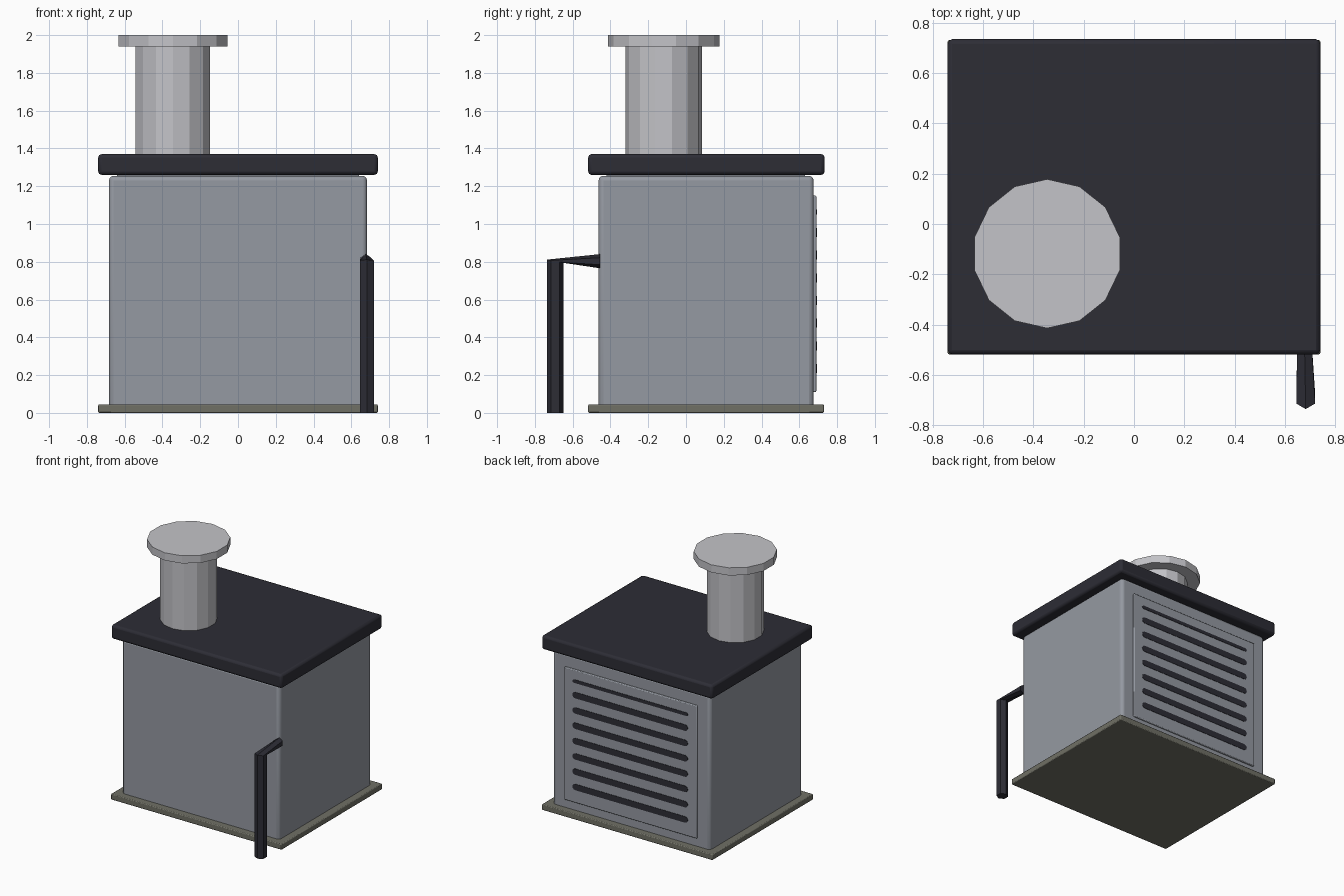
import bpy, bmesh
from math import sin, cos, pi, radians

cube = bpy.data.objects.get("Cube")
if cube:
    bpy.data.objects.remove(cube, do_unlink=True)


def material(name, color):
    m = bpy.data.materials.new(name)
    m.use_nodes = True
    m.diffuse_color = (*color, 1)
    m.node_tree.nodes["Principled BSDF"].inputs["Base Color"].default_value = (*color, 1)
    return m


STEEL = material("grey steel", (0.30, 0.32, 0.36))
DARK = material("dark paint", (0.026, 0.026, 0.036))
STONE = material("olive grey base", (0.16, 0.16, 0.13))
PIPE = material("pale metal", (0.55, 0.55, 0.58))


def finish(name, bm, mat, bevel=0, segments=2):
    bmesh.ops.recalc_face_normals(bm, faces=bm.faces)
    me = bpy.data.meshes.new(name)
    bm.to_mesh(me)
    bm.free()
    me.materials.append(mat)
    ob = bpy.data.objects.new(name, me)
    bpy.context.collection.objects.link(ob)
    if bevel:
        mod = ob.modifiers.new("Bevel", "BEVEL")
        mod.width, mod.segments = bevel, segments
        bpy.ops.object.select_all(action="DESELECT")
        ob.select_set(True)
        bpy.context.view_layer.objects.active = ob
        bpy.ops.object.shade_smooth_by_angle(angle=radians(40))
    return ob


def box(name, x, y, z, mat, bevel=0, segments=2):
    """Box with half width x, spanning the y and z ranges."""
    bm = bmesh.new()
    bmesh.ops.create_cube(bm, size=1)
    for v in bm.verts:
        v.co = (2 * x * v.co.x, y[v.co.y > 0], z[v.co.z > 0])
    return finish(name, bm, mat, bevel, segments)


def loft(name, rings, mat):
    """Skin a list of equal rings and close both ends."""
    bm = bmesh.new()
    loops = [[bm.verts.new(p) for p in ring] for ring in rings]
    n = len(loops[0])
    for a, b in zip(loops, loops[1:]):
        for i in range(n):
            j = (i + 1) % n
            bm.faces.new((a[i], a[j], b[j], b[i]))
    bm.faces.new(loops[0])
    bm.faces.new(loops[-1])
    return finish(name, bm, mat)


# Housing
box("base_plate", 0.74, (-0.518, 0.73), (0, 0.045), STONE, 0.006)
box("body", 0.683, (-0.463, 0.676), (0.002, 1.255), STEEL, 0.025, 3)
box("lid", 0.74, (-0.518, 0.734), (1.26, 1.37), DARK, 0.018)
box("lid_seat", 0.64, (-0.42, 0.63), (1.24, 1.27), STEEL)

# Chimney pipe and cap, both with fourteen flat sides
def disc(r, z, sides=14):
    return [(-0.345 + r * sin(2 * pi * i / sides),
             -0.118 + r * cos(2 * pi * i / sides), z) for i in range(sides)]


loft("chimney_pipe", [disc(0.203, 1.36), disc(0.203, 1.95)], PIPE)
loft("chimney_cap", [disc(0.296, 1.94), disc(0.296, 2.0)], PIPE)

# Back vent panel with rounded slots, the top one slimmer
box("vent_panel", 0.575, (0.66, 0.69), (0.11, 1.15), STEEL, 0.006)
for k in range(8):
    r = 0.013 if k == 7 else 0.024
    z = 0.235 + 0.12 * k - (0.012 if k == 7 else 0)
    outline = []
    for side in (1, -1):
        for s in range(7):
            a = -pi / 2 + pi * s / 6
            outline.append((side * (0.5 - r + r * cos(a)), z + side * r * sin(a)))
    loft("vent_slot_%d" % (k + 1),
         [[(x, y, h) for x, h in outline] for y in (0.686, 0.693)], DARK)

# Bent six-sided side pipe, pinched at the elbow
hexagon = [(0.043 * sin(i * pi / 3), -0.043 * cos(i * pi / 3)) for i in range(6)]
cx, cy = 0.682, -0.692
loft("side_pipe", [
    [(cx + x, cy + y, 0) for x, y in hexagon],
    [(cx + x, cy + y, 0.803 - 0.2 * y) for x, y in hexagon],
    [(cx - 0.005 + 0.75 * x, -0.455, 0.803 - 0.87 * y) for x, y in hexagon],
], DARK)
